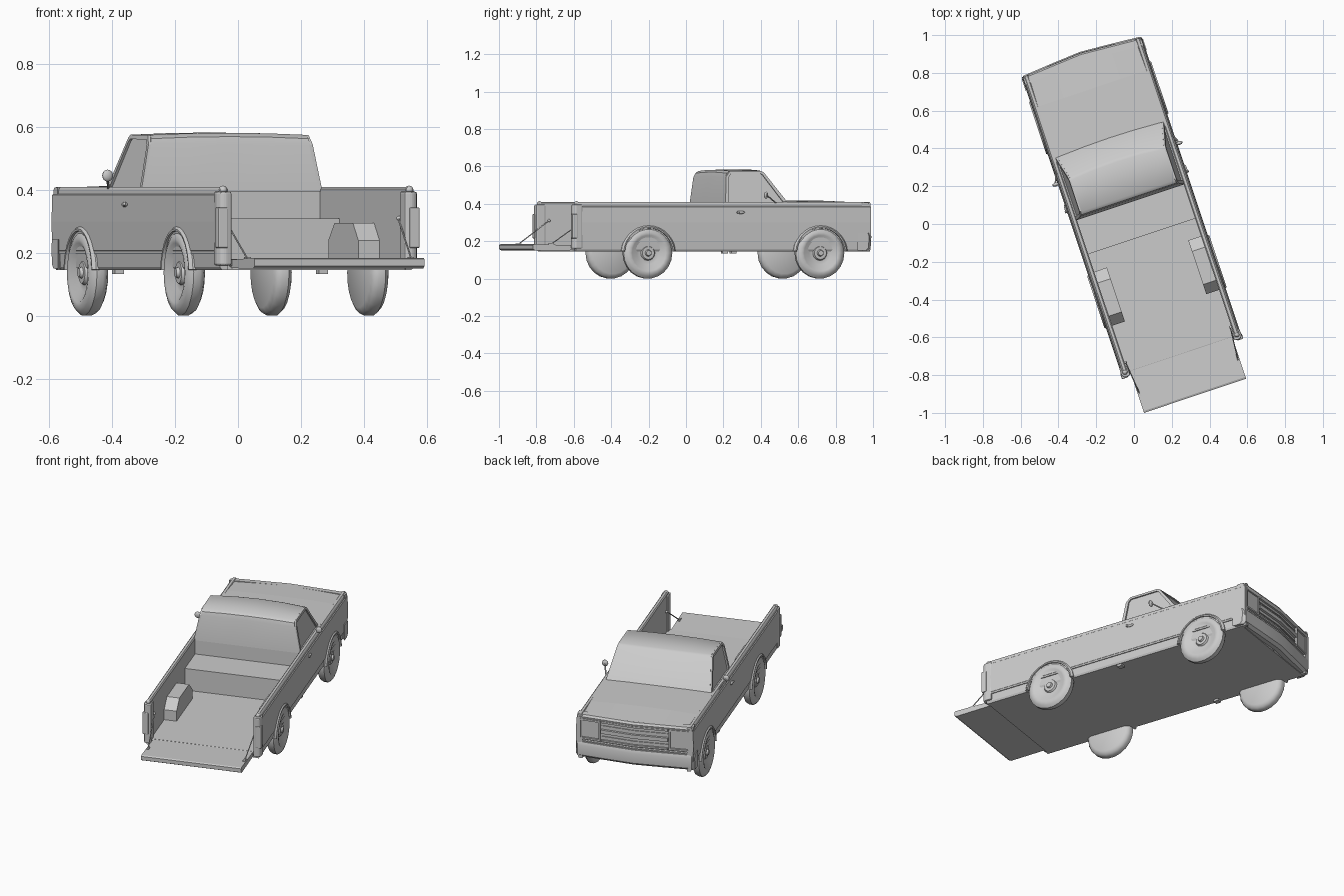
import bpy, bmesh
from math import radians, sin, cos, pi
from mathutils import Matrix, Vector

if "Cube" in bpy.data.objects:
    bpy.data.objects.remove(bpy.data.objects["Cube"])

# Truck is modelled along +y (nose forward), then turned into place
PLACE = Matrix.Rotation(radians(18.5), 4, 'Z') @ Matrix.Translation((0.018, 0, 0))


def finish(name, bm, smooth=False, bevel=0):
    bmesh.ops.recalc_face_normals(bm, faces=bm.faces[:])
    me = bpy.data.meshes.new(name)
    bm.to_mesh(me)
    bm.free()
    ob = bpy.data.objects.new(name, me)
    bpy.context.collection.objects.link(ob)
    ob.matrix_world = PLACE
    if bevel:
        m = ob.modifiers.new("bevel", 'BEVEL')
        m.width, m.segments = bevel, 2
    if smooth:
        bpy.ops.object.select_all(action='DESELECT')
        ob.select_set(True)
        bpy.context.view_layer.objects.active = ob
        bpy.ops.object.shade_smooth_by_angle(angle=radians(35))
    return ob


def loft(name, rings, closed=False, caps=True, **kw):
    """Skin between rings of points; closed joins the last ring to the first."""
    bm = bmesh.new()
    vs = [[bm.verts.new(p) for p in r] for r in rings]
    n = len(rings[0])
    pairs = list(zip(vs, vs[1:])) + ([(vs[-1], vs[0])] if closed else [])
    for a, b in pairs:
        for i in range(n):
            j = (i + 1) % n
            bm.faces.new((a[i], a[j], b[j], b[i]))
    if caps and not closed:
        bm.faces.new(vs[0])
        bm.faces.new(vs[-1])
    return finish(name, bm, **kw)


def prism(name, pts, axis, a, b, **kw):
    def p3(p, t):
        v = list(p)
        v.insert(axis, t)
        return v
    return loft(name, [[p3(p, t) for p in pts] for t in (a, b)], **kw)


def box(name, x, y, z, **kw):
    return prism(name, [(x[0], y[0]), (x[1], y[0]), (x[1], y[1]), (x[0], y[1])], 2, *z, **kw)


def rod(name, a, b, r, n=8):
    a, b = Vector(a), Vector(b)
    q = (b - a).to_track_quat('Z', 'Y')
    ring = [q @ Vector((r * cos(2 * pi * i / n), r * sin(2 * pi * i / n), 0)) for i in range(n)]
    return loft(name, [[p + e for p in ring] for e in (a, b)])


def ball(name, c, size):
    bm = bmesh.new()
    bmesh.ops.create_uvsphere(bm, u_segments=14, v_segments=8, radius=1)
    bmesh.ops.transform(bm, matrix=Matrix.Translation(c) @ Matrix.Diagonal((*size, 1)), verts=bm.verts)
    return finish(name, bm, smooth=True)


def nose_y(x, base):
    return base - 0.07 * abs(x)


def nose_panel(name, x0, x1, z0, z1, base, depth):
    """Panel that follows the slight V shape of the nose."""
    pts = [(x0, nose_y(x0, base)), (x1, nose_y(x1, base)),
           (x1, nose_y(x1, base) - depth), (x0, nose_y(x0, base) - depth)]
    return prism(name, pts, 2, z0, z1)


def wheel(name, s, y):
    prof = [(.276, .001), (.276, .112), (.286, .13), (.30, .137), (.322, .137), (.335, .124),
            (.341, .108), (.339, .095), (.318, .062), (.318, .04), (.328, .034), (.328, .018),
            (.338, .014), (.338, .001)]
    n = 22
    rings = [[(s * u, y + r * cos(2 * pi * i / n), .137 + r * sin(2 * pi * i / n))
              for i in range(n)] for u, r in prof]
    return loft(name, rings, smooth=True)


# Floor, engine bay block and bed step
box("underfloor", (-.31, .31), (-.73, .90), (.145, .18))
box("engine_block", (-.305, .305), (.12, .90), (.17, .402))
box("bed_step", (-.305, .305), (-.075, .125), (.17, .31))

# Nose with a shallow V plan and a rounded lip at the hood
nose_prof = [(.905, .145), (.936, .19), (.940, .25), (.936, .255), (.936, .38),
             (.946, .385), (.948, .395), (.940, .407), (.905, .409)]
loft("nose", [[(x, nose_y(x, y) - (.006 if abs(x) > .32 else 0), z) for y, z in nose_prof]
              for x in (-.33, -.315, -.16, 0, .16, .315, .33)], smooth=True)

# Hood with a gentle crown
loft("hood", [[(x, .44, .38), (x, .44, .411 + c), (x, .75, .409 + c),
               (x, nose_y(x, .935), .403 + c * .6), (x, nose_y(x, .935), .38)]
              for x, c in ((-.312, 0), (-.16, .006), (0, .008), (.16, .006), (.312, 0))])

# Front bumper wrapping round the corners
bump = [(.89, .15), (.935, .15), (.951, .165), (.955, .225), (.948, .243), (.89, .243)]
loft("front_bumper", [[(x, nose_y(x, y) - d, z) for y, z in bump]
                      for x, d in ((-.338, .018), (-.325, .002), (-.16, 0), (0, 0),
                                   (.16, 0), (.325, .002), (.338, .018))], smooth=True)

# Cab: columns across the width, sides leaning inward
cab_prof = [(.115, .395), (.128, .545), (.135, .563), (.152, .575), (.325, .576),
            (.342, .568), (.472, .40)]


def cab_ring(k, crown):
    out = []
    for y, z in cab_prof:
        w = .304 - .19 * (z - .395)
        out.append((k * w, y + (.016 * crown if y > .3 else 0), z + (.007 * crown if z > .56 else 0)))
    return out


loft("cab_core", [cab_ring(k, 1 - k * k) for k in (-.97, -.5, 0, .5, .97)], smooth=True)
win = [(.135, .405), (.145, .545), (.158, .561), (.322, .562), (.334, .555), (.445, .405)]


def side_x(z, d=0):
    return .304 - .19 * (z - .395) - d


for s, side in ((1, "right"), (-1, "left")):
    # Side frame around the recessed window
    outer = [p for i, p in enumerate(cab_prof) if i != 2]
    loft(side + "_window_frame",
         [[(s * side_x(z, d), y, z) for y, z in ring]
          for ring, d in ((outer, .012), (outer, 0), (win, 0), (win, .012))], closed=True)

    # Full length body side, with lower crease and rolled top rail
    panel = [(.298, .145), (.318, .145), (.324, .155), (.326, .20), (.332, .207), (.334, .30),
             (.332, .384), (.327, .388), (.325, .402), (.318, .410), (.304, .410), (.298, .403)]
    prism(side + "_body_side", [(s * x, z) for x, z in panel], 1, -.735, .925)
    box(side + "_sill_trim", sorted((s * .32, s * .331)), (-.72, .90), (.196, .206))

    # Rear post and tail lamp
    post = [(.29, -.70), (.334, -.70), (.336, -.735), (.328, -.752), (.312, -.757), (.29, -.752)]
    prism(side + "_rear_post", [(s * x, y) for x, y in post], 2, .16, .395, bevel=.006)
    box(side + "_tail_lamp", sorted((s * .304, s * .339)), (-.759, -.728), (.215, .345), bevel=.005)
    ball(side + "_post_cap", (s * .312, -.728, .40), (.014, .014, .014))

    # Wheel box in the bed
    tub = [(-.474, .17), (-.474, .24), (-.42, .295), (-.235, .295), (-.173, .24), (-.173, .17)]
    prism(side + "_wheel_box", tub, 0, s * .227, s * .305)

    # Wheels and arch lips
    for y, end in ((.642, "front"), (-.328, "rear")):
        wheel(f"{side}_{end}_wheel", s, y)
        arch = []
        for i in range(15):
            a = radians(4 + 172 * i / 14)
            arch.append([(s * u, y + r * cos(a), .137 + r * sin(a) * .98)
                         for u, r in ((.32, .133), (.340, .136), (.341, .143), (.330, .153), (.32, .153))])
        loft(f"{side}_{end}_arch", arch, smooth=True)

    # Door handle, mirror and small under-body bracket
    ball(side + "_door_handle", (s * .335, .19, .354), (.007, .024, .008))
    ball(side + "_handle_button", (s * .341, .175, .356), (.005, .007, .006))
    rod(side + "_mirror_stem", (s * .318, .40, .40), (s * .345, .335, .445), .004)
    ball(side + "_mirror", (s * .345, .33, .446), (.018, .010, .019))
    y = .11 if s > 0 else .36
    box(side + "_bracket", sorted((s * .285, s * .315)), (y - .015, y + .015), (.133, .147))

    # Tailgate stay
    rod(side + "_tailgate_stay", (s * .292, -.68, .31), (s * .275, -.86, .183), .003, 6)
    ball(side + "_stay_pin", (s * .294, -.68, .31), (.008, .008, .008))
    box(side + "_stay_foot", sorted((s * .268, s * .280)), (-.875, -.845), (.18, .187))

    # Headlamp and its surround
    a, b = sorted((s * .195, s * .315))
    nose_panel(side + "_headlamp", a + .008, b - .008, .275, .372, .941, .02)
    for z0, z1 in ((.262, .272), (.374, .384)):
        nose_panel(side + "_lamp_rim", a, b, z0, z1, .948, .02)
    for x in (a, b - .008):
        nose_panel(side + "_lamp_post", x, x + .008, .262, .384, .948, .02)

    # Grille bars either side of the centre
    g0, g1 = sorted((s * .0, s * .19))
    for z0, z1, base in ((.262, .272, .947), (.312, .334, .95), (.374, .384, .947),
                         (.288, .293, .941), (.352, .357, .941)):
        nose_panel(side + "_grille_bar", g0, g1, z0, z1, base, .02)

# Lowered tailgate with hinge
gate = [(-.715, .152), (-.715, .178), (-.955, .184), (-.965, .18), (-.965, .158), (-.95, .15)]
prism("tailgate", gate, 0, -.285, .285)
rod("tailgate_hinge", (-.29, -.728, .168), (.29, -.728, .168), .012)
